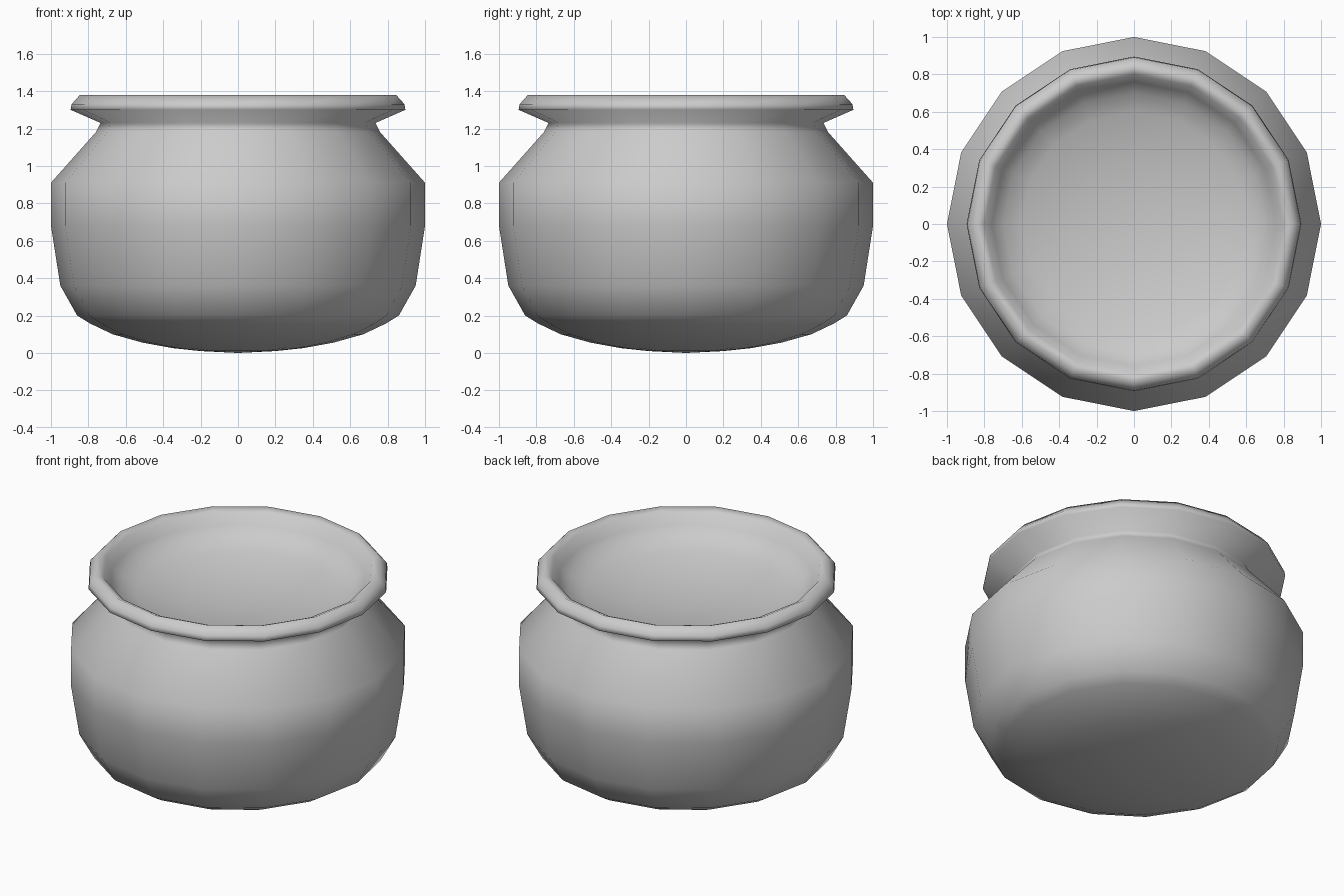
import bpy, bmesh, math

if "Cube" in bpy.data.objects:
    bpy.data.objects.remove(bpy.data.objects["Cube"])

SIDES = 16

# Half-profile (radius, height): domed base, belly, shoulder, neck, flared lip, shallow dished top
profile = [
    (0.20, 0.01), (0.35, 0.026), (0.51, 0.055), (0.67, 0.10), (0.79, 0.157),
    (0.86, 0.20), (0.95, 0.36), (1.00, 0.68), (1.00, 0.91), (0.76, 1.18),
    (0.735, 1.23), (0.895, 1.30), (0.89, 1.33), (0.845, 1.38), (0.80, 1.36),
    (0.76, 1.295), (0.70, 1.24), (0.60, 1.20), (0.33, 1.14),
]
BASE_Z, BOWL_Z = 0.0, 1.12


def lathe(name, points, bottom_z, top_z, sides):
    """Turn a profile about z and close both ends at the axis."""
    bm = bmesh.new()
    rings = []
    for r, z in points:
        rings.append([bm.verts.new((r * math.cos(2 * math.pi * i / sides),
                                    r * math.sin(2 * math.pi * i / sides), z))
                      for i in range(sides)])
    low = bm.verts.new((0, 0, bottom_z))
    high = bm.verts.new((0, 0, top_z))
    for i in range(sides):
        j = (i + 1) % sides
        for a, b in zip(rings, rings[1:]):
            bm.faces.new((a[i], a[j], b[j], b[i]))
        bm.faces.new((low, rings[0][j], rings[0][i]))
        bm.faces.new((high, rings[-1][i], rings[-1][j]))
    bmesh.ops.recalc_face_normals(bm, faces=bm.faces)
    for f in bm.faces:
        f.smooth = True
    mesh = bpy.data.meshes.new(name)
    bm.to_mesh(mesh)
    bm.free()
    obj = bpy.data.objects.new(name, mesh)
    bpy.context.collection.objects.link(obj)
    return obj


# Pot body with rolled lip and dished top
lathe("pot", profile, BASE_Z, BOWL_Z, SIDES)
